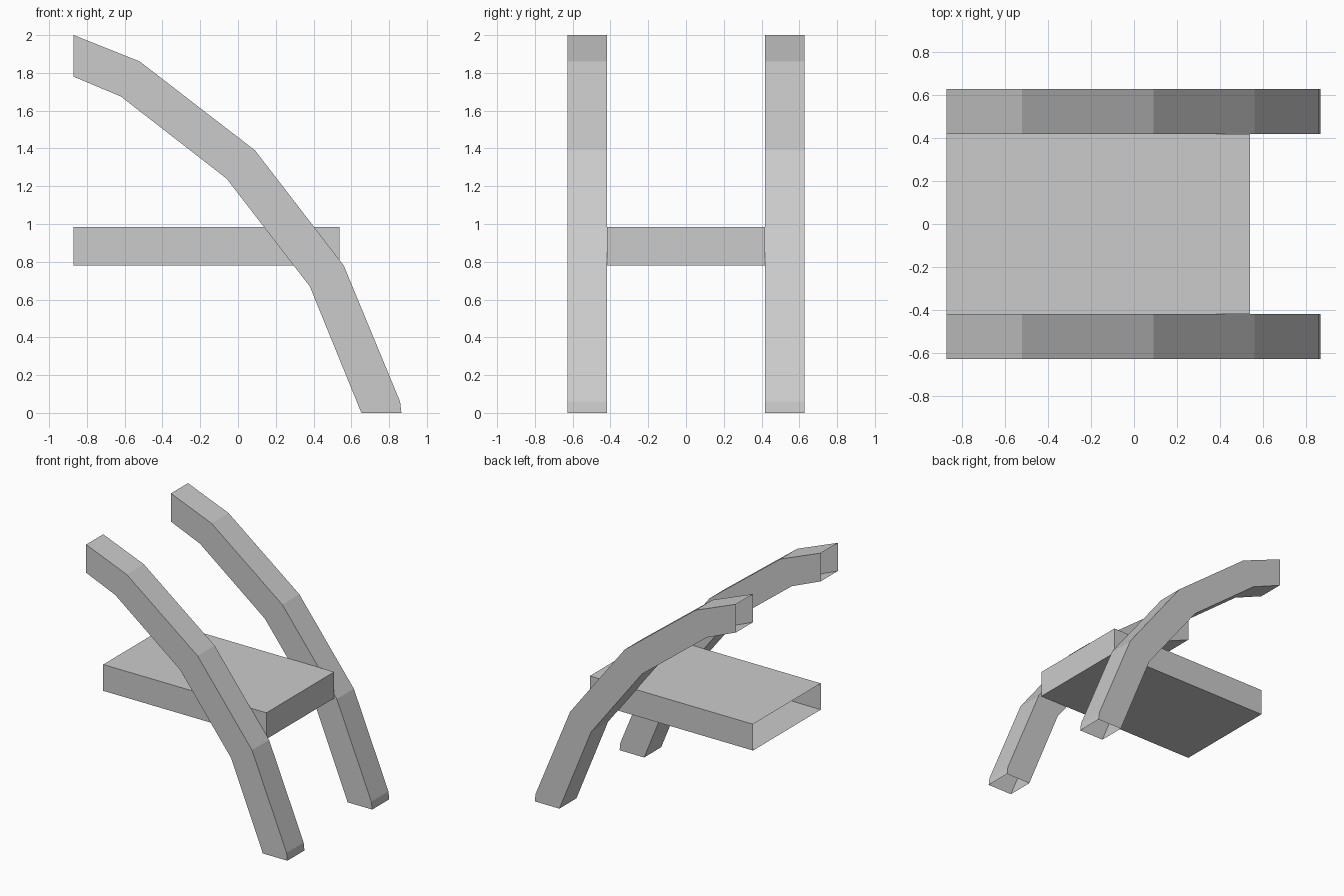
import bpy

if "Cube" in bpy.data.objects:
    bpy.data.objects.remove(bpy.data.objects["Cube"])

def make_object(name, verts, faces):
    mesh = bpy.data.meshes.new(name)
    mesh.from_pydata(verts, [], faces)
    mesh.update()
    obj = bpy.data.objects.new(name, mesh)
    bpy.context.collection.objects.link(obj)
    return obj

def open_tube(name, rings):
    """Skin four-cornered rings into a tube with open ends."""
    verts = [v for ring in rings for v in ring]
    faces = []
    for i in range(len(rings) - 1):
        a, b = 4 * i, 4 * i + 4
        for k in range(4):
            n = (k + 1) % 4
            faces.append((a + k, a + n, b + n, b + k))
    return make_object(name, verts, faces)

# Bent arms: (outer point, inner point) in x, z at each joint, top to foot
joints = [((-0.87, 2.0), (-0.87, 1.78)),
          ((-0.52, 1.86), (-0.62, 1.675)),
          ((0.09, 1.39), (-0.06, 1.24)),
          ((0.56, 0.78), (0.38, 0.67)),
          ((0.858, 0.06), (0.653, 0.0)),
          ((0.865, 0.0), (0.653, 0.0))]
for side, y0, y1 in (("front", -0.627, -0.417), ("back", 0.417, 0.627)):
    rings = [[(o[0], y0, o[1]), (o[0], y1, o[1]),
              (n[0], y1, n[1]), (n[0], y0, n[1])] for o, n in joints[:-1]]
    arm = open_tube(side + "_arm", rings[:-1] + [rings[-1]])
    # Short vertical lip and side slivers where the foot meets the ground
    (ox, oz), (nx, nz) = joints[-2]
    gx = joints[-1][0][0]
    make_object(side + "_foot_lip",
                [(ox, y0, oz), (ox, y1, oz), (gx, y1, 0), (gx, y0, 0),
                 (nx, y0, 0), (nx, y1, 0)],
                [(0, 3, 2, 1), (0, 4, 3), (1, 2, 5)])

# Flat box deck between the arms, left end open
deck = [[(x, -0.417, 0.985), (x, 0.417, 0.985), (x, 0.417, 0.78), (x, -0.417, 0.78)]
        for x in (-0.87, 0.537)]
deck_obj = open_tube("deck", deck)

# Deck right end
make_object("deck_end", deck[1], [(0, 3, 2, 1)])

# Consistent outward normals
import bmesh
for obj in bpy.data.objects:
    if obj.name.endswith("_arm") or obj.name == "deck":
        bm = bmesh.new()
        bm.from_mesh(obj.data)
        bmesh.ops.recalc_face_normals(bm, faces=bm.faces)
        bm.to_mesh(obj.data)
        bm.free()
